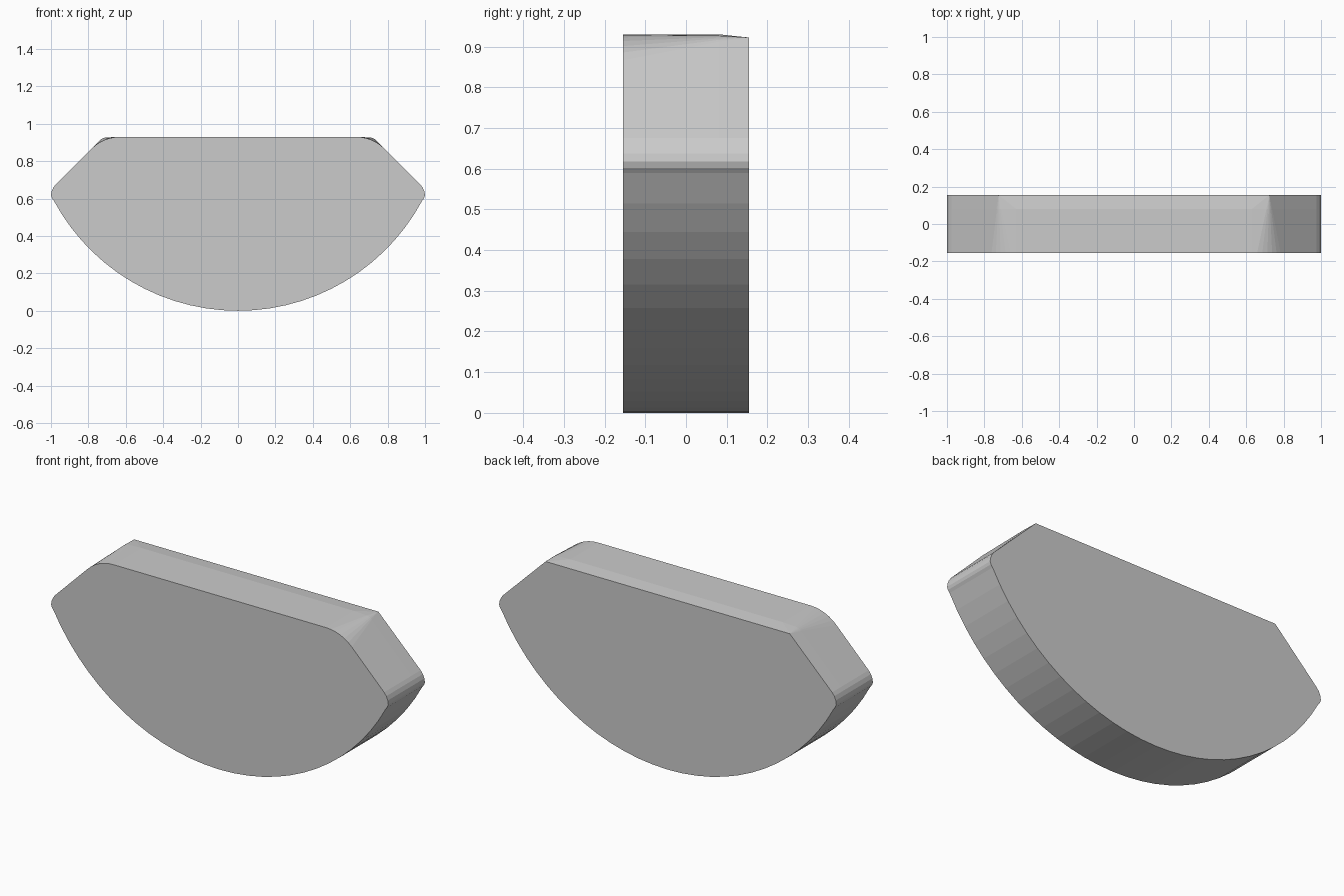
import bpy, bmesh
from math import sin, cos, asin, pi

if "Cube" in bpy.data.objects:
    bpy.data.objects.remove(bpy.data.objects["Cube"])

DEPTH = 0.155      # half thickness
R = 1.118          # radius of the curved underside
BACK_CORNER = (0.724, 0.922)


def fillet():
    # rounded upper corner of the front face, from top edge to slope
    r, n = 0.217, 6
    return [(0.63 + r * sin(pi / 4 * i / n), 0.713 + r * cos(pi / 4 * i / n))
            for i in range(n + 1)]


def blend(points, target, t):
    return [(x + (target[0] - x) * t, z + (target[1] - z) * t) for x, z in points]


def outline(corner):
    # right half from top to bottom, then mirrored
    side = [(0.975, 0.675), (0.988, 0.658), (0.997, 0.637),
            (1.0, 0.617), (0.995, 0.602)]
    n, a = 14, asin(0.985 / R)
    arc = [(R * sin(a * (1 - i / n)), R - R * cos(a * (1 - i / n))) for i in range(n)]
    half = corner + side + arc
    return half + [(0, 0)] + [(-x, z) for x, z in reversed(half)]


# Front, middle and back sections: round corner fades into a sharp one
front = fillet()
middle = front[:1] + blend(front[1:], (0.724, 0.926), 0.76)
back = blend(front, BACK_CORNER, 1.0)
sections = [(-DEPTH, front), (0.08, middle), (DEPTH, back)]

bm = bmesh.new()
rings = [[bm.verts.new((x, y, z)) for x, z in outline(c)] for y, c in sections]
count = len(rings[0])
for r0, r1 in zip(rings, rings[1:]):
    for i in range(count):
        j = (i + 1) % count
        bm.faces.new((r0[i], r0[j], r1[j], r1[i]))
bm.faces.new(rings[0])
bm.faces.new(rings[-1])
bmesh.ops.remove_doubles(bm, verts=bm.verts, dist=1e-5)
bmesh.ops.recalc_face_normals(bm, faces=bm.faces)

mesh = bpy.data.meshes.new("rounded_wedge_block")
bm.to_mesh(mesh)
bm.free()
bpy.context.collection.objects.link(bpy.data.objects.new("rounded_wedge_block", mesh))
